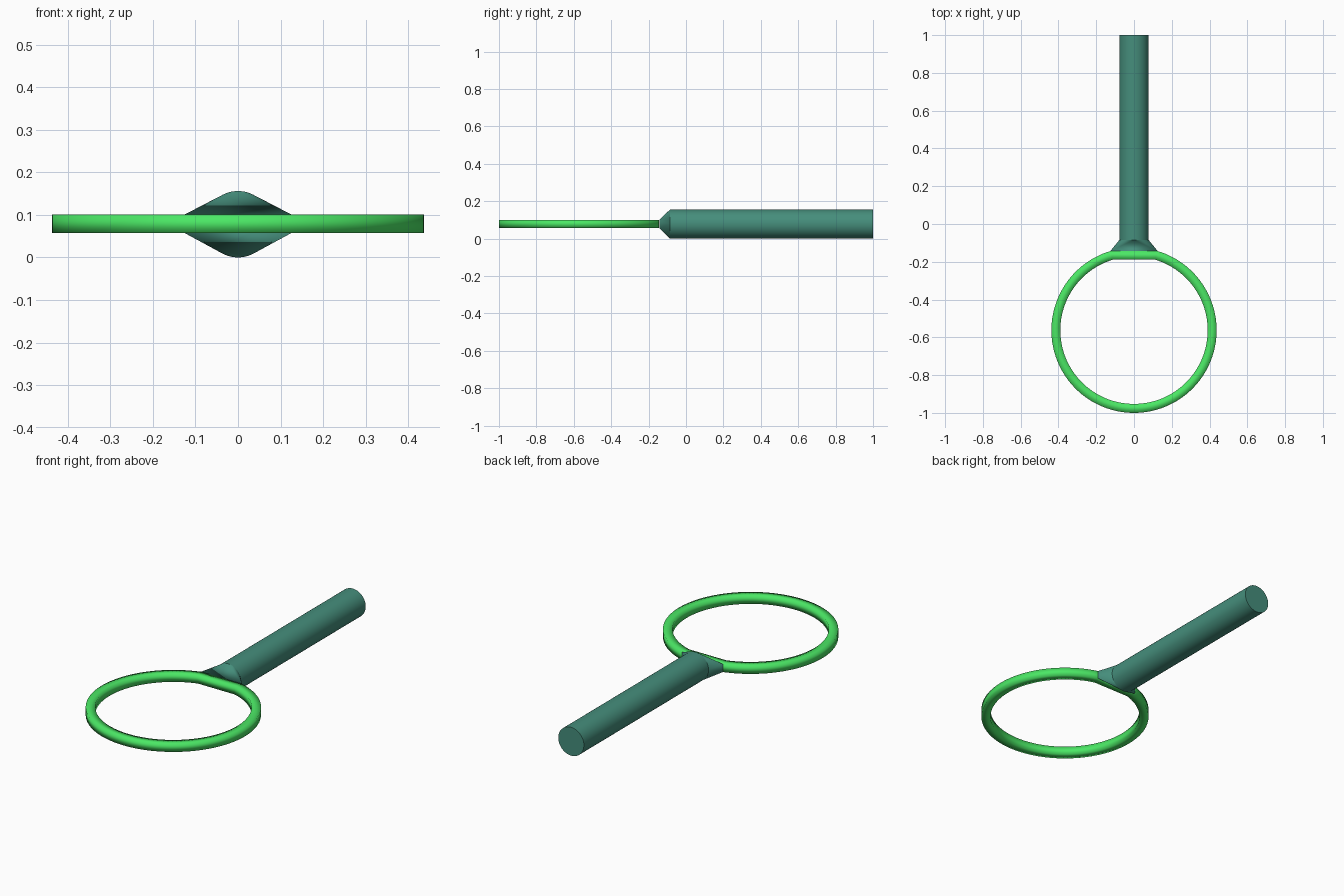
import bpy, bmesh, math

if "Cube" in bpy.data.objects:
    bpy.data.objects.remove(bpy.data.objects["Cube"])

R = 0.078            # handle radius, also its height above the ground
Z0, Z1 = 0.057, 0.101  # bottom and top of the hoop


def material(name, rgb):
    m = bpy.data.materials.new(name)
    m.diffuse_color = (*rgb, 1)
    m.use_nodes = True
    m.node_tree.nodes["Principled BSDF"].inputs["Base Color"].default_value = m.diffuse_color
    return m


def finish(bm, name, mat, angle):
    bmesh.ops.recalc_face_normals(bm, faces=bm.faces)
    me = bpy.data.meshes.new(name)
    bm.to_mesh(me)
    bm.free()
    ob = bpy.data.objects.new(name, me)
    bpy.context.collection.objects.link(ob)
    me.materials.append(mat)
    bpy.ops.object.select_all(action='DESELECT')
    ob.select_set(True)
    bpy.context.view_layer.objects.active = ob
    bpy.ops.object.shade_smooth_by_angle(angle=math.radians(angle))
    return ob


def circle(bm, y, n=64):
    return [bm.verts.new((R * math.sin(2 * math.pi * i / n), y,
                          R + R * math.cos(2 * math.pi * i / n))) for i in range(n)]


green = material("hoop_green", (0.07, 0.80, 0.13))
teal = material("handle_teal", (0.06, 0.27, 0.20))

# Handle: round bar
bm = bmesh.new()
a, b = circle(bm, -0.085), circle(bm, 1.0)
for i in range(len(a)):
    j = (i + 1) % len(a)
    bm.faces.new((a[i], a[j], b[j], b[i]))
bm.faces.new(b)
finish(bm, "handle", teal, 30)

# Collar: blends the round bar into the flat rectangular end of the hoop
bm = bmesh.new()
circle(bm, -0.085)
for x in (-0.125, 0.125):
    for z in (Z0, Z1):
        bm.verts.new((x, -0.143, z))
bmesh.ops.convex_hull(bm, input=bm.verts)
hidden = [f for f in bm.faces if len({round(v.co.y, 4) for v in f.verts}) == 1]
bmesh.ops.delete(bm, geom=hidden, context='FACES')
finish(bm, "collar", teal, 30)

# Hoop: square section ring whose arc is closed by a straight chord at the collar
bm = bmesh.new()
cy, r_out, r_in = -0.5625, 0.4375, 0.39
start = math.asin(0.125 / r_out)
N = 116
rings = []
for i in range(N + 1):
    t = start + (2 * math.pi - 2 * start) * i / N
    rings.append([bm.verts.new((r * math.sin(t), cy + r * math.cos(t), z))
                  for r, z in ((r_out, Z0), (r_out, Z1), (r_in, Z1), (r_in, Z0))])
for i in range(N + 1):
    p, q = rings[i], rings[(i + 1) % (N + 1)]
    for k in range(4):
        m = (k + 1) % 4
        bm.faces.new((p[k], p[m], q[m], q[k]))
finish(bm, "hoop", green, 100)
